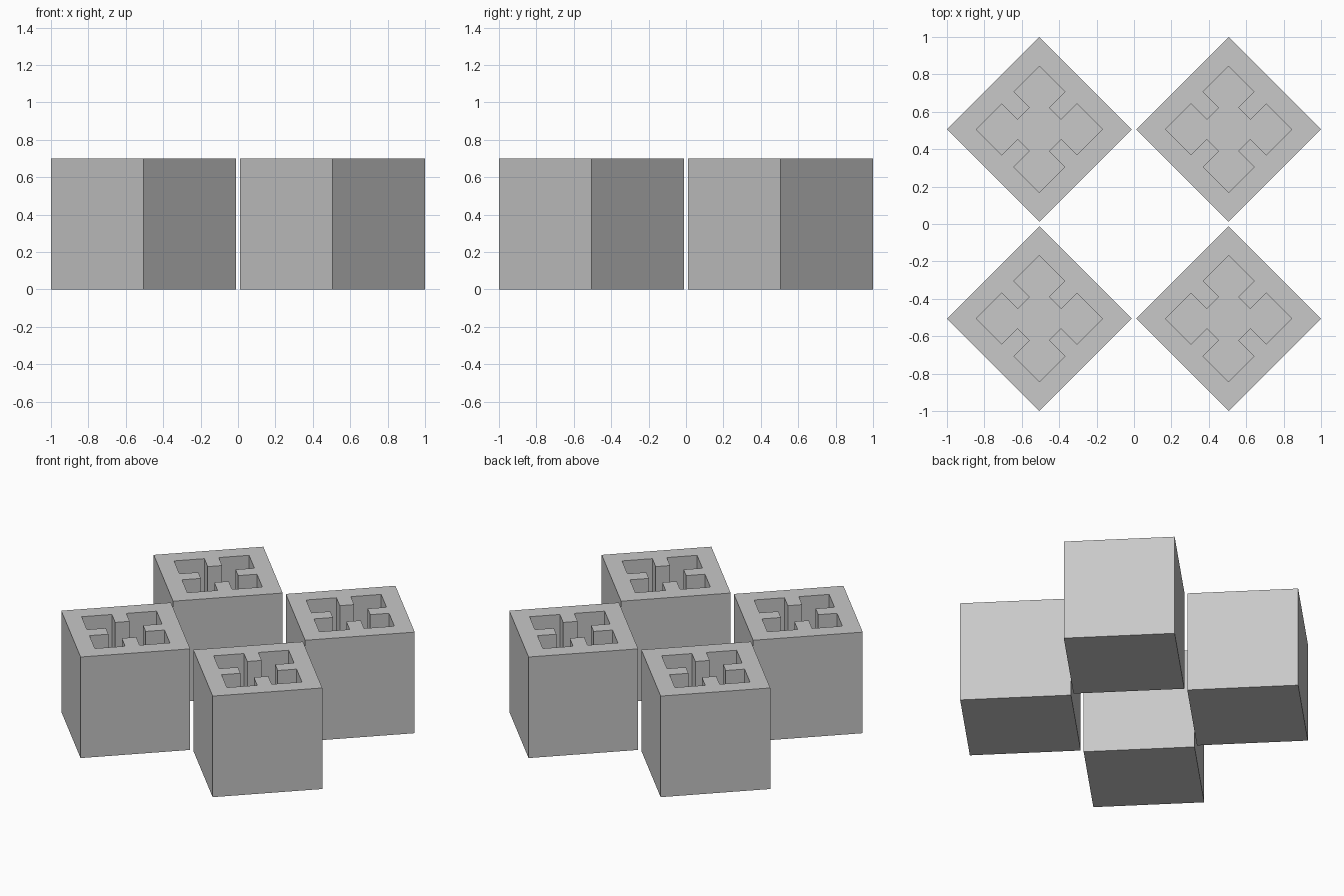
import bpy, bmesh
from math import cos, sin, pi

if "Cube" in bpy.data.objects:
    bpy.data.objects.remove(bpy.data.objects["Cube"])

HEIGHT = 0.70      # block height
FLOOR = 0.12       # thickness under the socket
HALF = 0.494 / 2 ** 0.5   # half side of a block
POCKET = 0.239     # half side of the socket
RIB_TIP = 0.119    # distance of rib tips from the centre
RIB = 0.046        # half width of a rib
SPACING = 0.506    # block centre offset

grey = bpy.data.materials.new("light grey")
grey.diffuse_color = (0.58, 0.58, 0.58, 1)
grey.use_nodes = True
grey.node_tree.nodes["Principled BSDF"].inputs["Base Color"].default_value = grey.diffuse_color


def turned(points):
    """Repeat one quarter of an outline around the centre."""
    return [(x * cos(a) - y * sin(a), x * sin(a) + y * cos(a))
            for a in (i * pi / 2 for i in range(4)) for x, y in points]


def prism(name, outline, z0, z1):
    """Extrude a closed outline between two heights."""
    bm = bmesh.new()
    face = bm.faces.new([bm.verts.new((x, y, z0)) for x, y in outline])
    new = bmesh.ops.extrude_face_region(bm, geom=[face])["geom"]
    verts = [v for v in new if isinstance(v, bmesh.types.BMVert)]
    bmesh.ops.translate(bm, verts=verts, vec=(0, 0, z1 - z0))
    bmesh.ops.recalc_face_normals(bm, faces=bm.faces)
    mesh = bpy.data.meshes.new(name)
    bm.to_mesh(mesh)
    bm.free()
    mesh.materials.append(grey)
    ob = bpy.data.objects.new(name, mesh)
    bpy.context.collection.objects.link(ob)
    ob.rotation_euler.z = pi / 4
    return ob


block_outline = turned([(HALF, HALF)])
# Square socket with a rib pushing in from the middle of each side
socket_outline = turned([(POCKET, -RIB), (RIB_TIP, -RIB), (RIB_TIP, RIB),
                         (POCKET, RIB), (POCKET, POCKET)])

# Four diamond-set blocks, each with a socket cut from the top
for side, sx in (("left", -1), ("right", 1)):
    for end, sy in (("front", -1), ("back", 1)):
        block = prism(f"{end}_{side}_block", block_outline, 0, HEIGHT)
        cutter = prism(f"{end}_{side}_socket_cutter", socket_outline,
                       FLOOR, HEIGHT + 0.1)
        for ob in (block, cutter):
            ob.location = (sx * SPACING, sy * SPACING, 0)
        cutter.hide_render = True
        cutter.hide_viewport = True
        cut = block.modifiers.new("socket", 'BOOLEAN')
        cut.operation = 'DIFFERENCE'
        cut.solver = 'EXACT'
        cut.object = cutter
